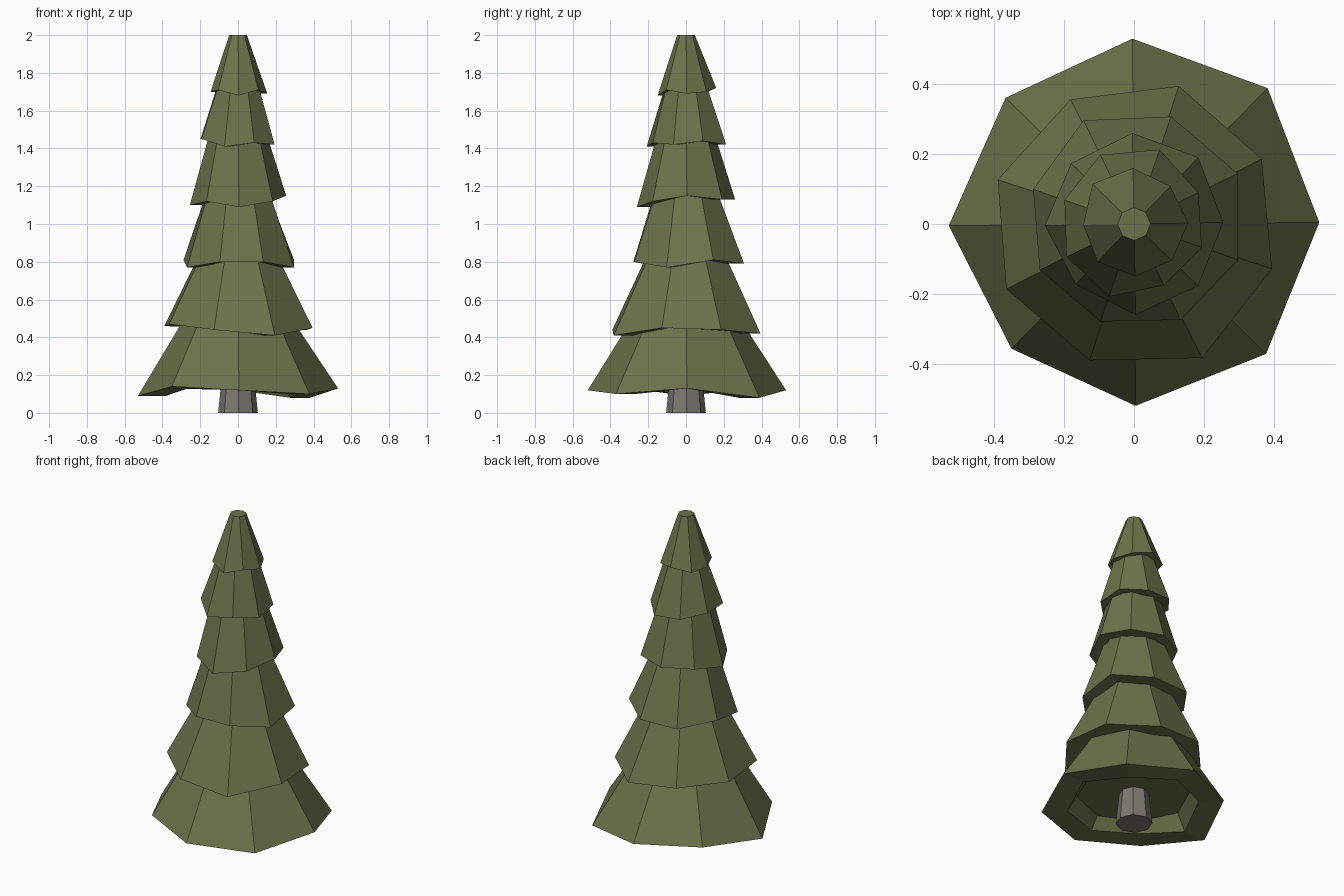
import bpy, bmesh
from math import cos, sin, radians

if "Cube" in bpy.data.objects:
    bpy.data.objects.remove(bpy.data.objects["Cube"])

SIDES = 8


def material(name, rgb):
    m = bpy.data.materials.new(name)
    m.diffuse_color = (*rgb, 1)
    m.use_nodes = True
    m.node_tree.nodes["Principled BSDF"].inputs["Base Color"].default_value = m.diffuse_color
    return m


def loft(name, rings, mat):
    """Skin stacked rings of points and cap both ends."""
    bm = bmesh.new()
    loops = [[bm.verts.new(p) for p in ring] for ring in rings]
    for a, b in zip(loops, loops[1:]):
        for i in range(SIDES):
            j = (i + 1) % SIDES
            bm.faces.new((a[i], a[j], b[j], b[i]))
    bm.faces.new(loops[0][::-1])
    bm.faces.new(loops[-1])
    bmesh.ops.recalc_face_normals(bm, faces=bm.faces)
    mesh = bpy.data.meshes.new(name)
    bm.to_mesh(mesh)
    bm.free()
    mesh.materials.append(mat)
    ob = bpy.data.objects.new(name, mesh)
    bpy.context.collection.objects.link(ob)


def ring(radii, heights, phase, scale=1.0, lift=0.0):
    pts = []
    for k in range(SIDES):
        a = radians(phase + 45 * k)
        r = radii[k] * scale
        pts.append((r * cos(a), r * sin(a), heights[k] + lift))
    return pts


green = material("needles", (0.15, 0.17, 0.07))
bark = material("bark", (0.20, 0.19, 0.165))

# Branch tiers: phase, top radius, top height, hem radii, hem heights
tiers = [
    (0.5, .29, .49, (.53, .545, .53, .515, .53, .50, .52, .53),
     (.13, .08, .12, .13, .09, .14, .12, .10)),
    (27, .22, .83, (.41, .415, .40, .41, .41, .41, .43, .415),
     (.44, .42, .45, .46, .47, .44, .41, .45)),
    (26, .175, 1.17, (.33, .325, .33, .305, .30, .295, .305, .315),
     (.81, .79, .79, .81, .77, .80, .80, .77)),
    (1, .15, 1.48, (.255, .265, .26, .25, .255, .24, .26, .255),
     (1.15, 1.13, 1.13, 1.13, 1.10, 1.12, 1.09, 1.12)),
    (26, .11, 1.75, (.205, .225, .22, .21, .215, .22, .195, .205),
     (1.44, 1.42, 1.43, 1.45, 1.45, 1.41, 1.43, 1.42)),
    (1, .047, 2.0, (.155, .15, .16, .165, .145, .15, .15, .15),
     (1.69, 1.70, 1.72, 1.70, 1.70, 1.71, 1.68, 1.71)),
]
for n, (phase, top_r, top_z, radii, hem) in enumerate(tiers, 1):
    loft(f"branch_tier_{n}", [
        ring(radii, [sum(hem) / SIDES] * SIDES, phase, 0.62, 0.08),  # recess ceiling
        ring(radii, hem, phase, 0.72),                               # inner hem
        ring(radii, hem, phase),                                     # outer hem
        ring([top_r] * SIDES, [top_z] * SIDES, phase),               # top
    ], green)

# Trunk
loft("trunk", [
    ring([.105] * SIDES, [0] * SIDES, 2),
    ring([.08] * SIDES, [.25] * SIDES, 2),
], bark)
